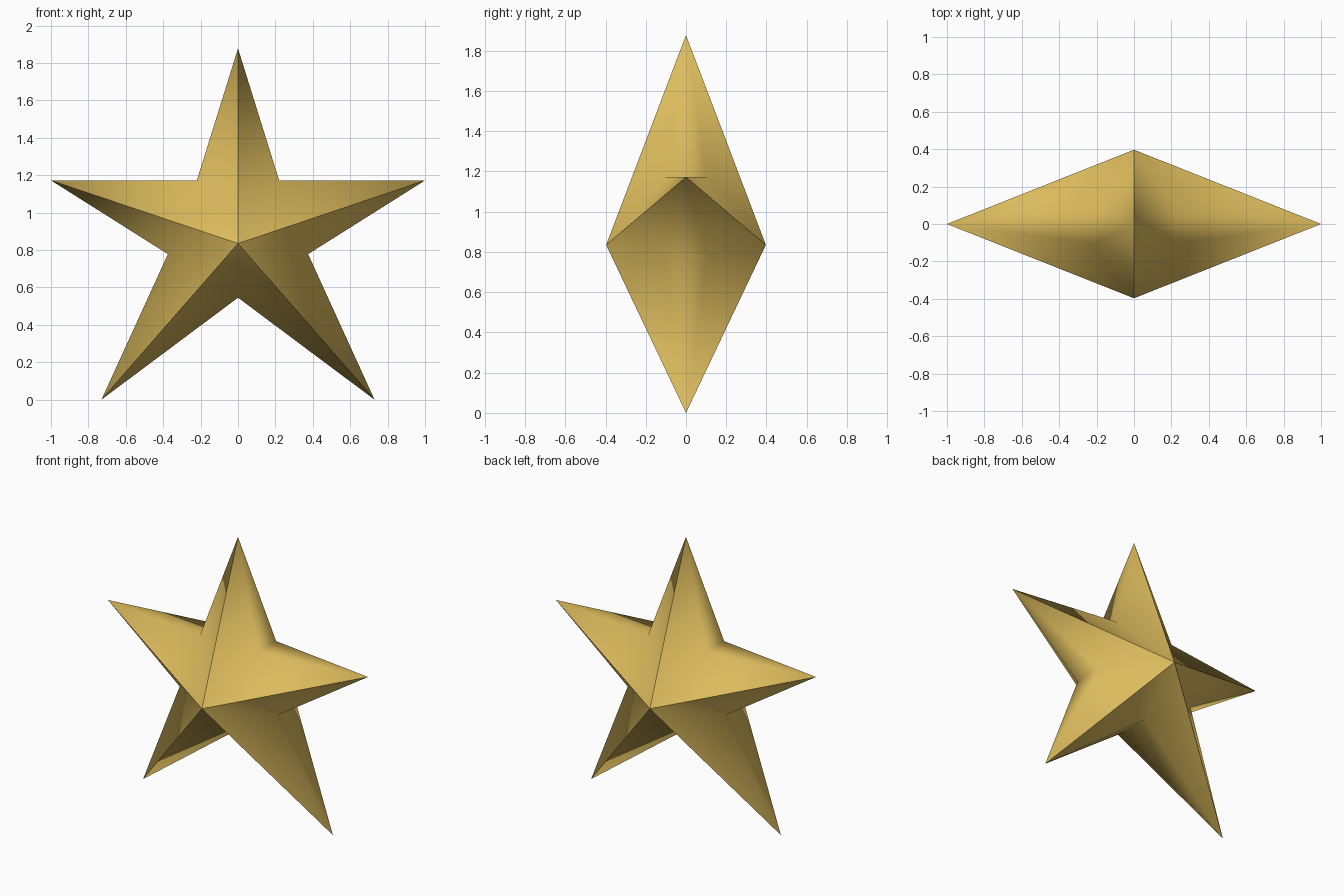
import bpy, bmesh, math

if "Cube" in bpy.data.objects:
    bpy.data.objects.remove(bpy.data.objects["Cube"])

# Half outline in the front plane (x, z): tips and notches alternate, top to bottom
half = [(0, 1.878), (0.22, 1.172), (1.0, 1.172), (0.375, 0.778), (0.73, 0.0), (0, 0.545)]
outline = half + [(-x, z) for x, z in reversed(half[1:-1])]
CENTRE_Z, DEPTH, NOTCH = 0.835, 0.397, 0.105

gold = bpy.data.materials.new("gold")
gold.diffuse_color = (0.72, 0.50, 0.11, 1)
gold.use_nodes = True
gold.node_tree.nodes["Principled BSDF"].inputs["Base Color"].default_value = gold.diffuse_color

bm = bmesh.new()
# Tips come to a point at y = 0, notches have a front and a back corner
rims = []
for i, (x, z) in enumerate(outline):
    if i % 2 == 0:
        v = bm.verts.new((x, 0, z))
        rims.append((v, v))
    else:
        rims.append(tuple(bm.verts.new((x, s * NOTCH, z)) for s in (-1, 1)))
peaks = [bm.verts.new((0, s * DEPTH, CENTRE_Z)) for s in (-1, 1)]

for i, a in enumerate(rims):
    b = rims[(i + 1) % len(rims)]
    # Front and back facets
    for side in (0, 1):
        bm.faces.new((peaks[side], a[side], b[side]))
    # Narrow rim between the facets
    if i % 2 == 0:
        bm.faces.new((a[0], b[0], b[1]))
    else:
        bm.faces.new((a[0], a[1], b[0]))
bmesh.ops.recalc_face_normals(bm, faces=bm.faces)

mesh = bpy.data.meshes.new("star")
bm.to_mesh(mesh)
bm.free()
mesh.materials.append(gold)
star = bpy.data.objects.new("star", mesh)
bpy.context.collection.objects.link(star)

# Smooth valleys, crisp ridges
bpy.context.view_layer.objects.active = star
star.select_set(True)
bpy.ops.object.shade_smooth_by_angle(angle=math.radians(60))
